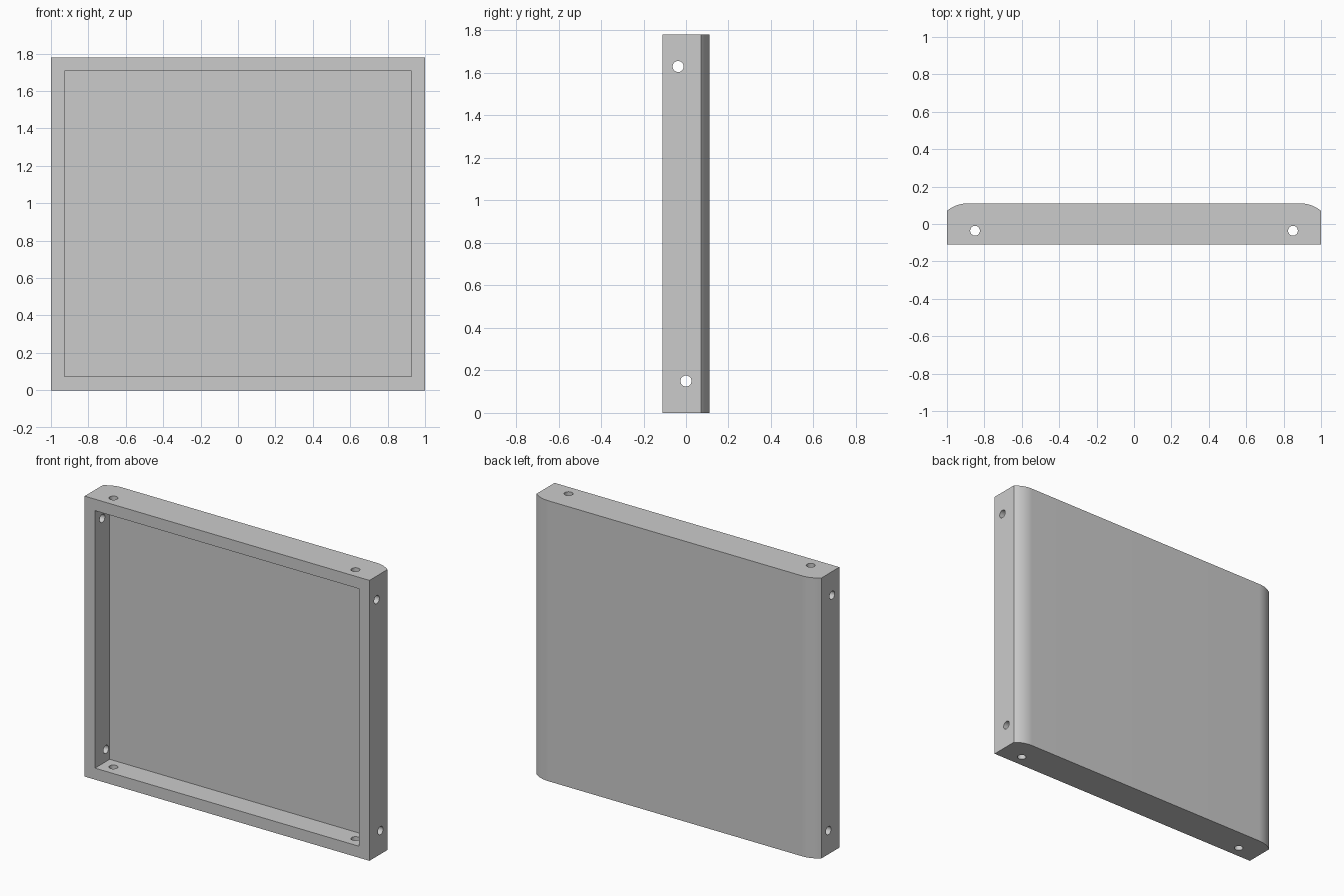
import bpy
import bmesh
from math import asin, cos, sin, pi, radians
from mathutils import Matrix, Vector

if "Cube" in bpy.data.objects:
    bpy.data.objects.remove(bpy.data.objects["Cube"], do_unlink=True)

HEIGHT, HALF_DEPTH, WALL = 1.78, 0.11, 0.073
ROUND_W, ROUND_H = 0.11, 0.04
HOLE_RADIUS = 0.026

grey = bpy.data.materials.new("plain grey")
grey.use_nodes = True
colour = (0.6, 0.6, 0.6, 1)
grey.diffuse_color = colour
grey.node_tree.nodes["Principled BSDF"].inputs["Base Color"].default_value = colour


def add_object(name, bm):
    bmesh.ops.recalc_face_normals(bm, faces=bm.faces)
    mesh = bpy.data.meshes.new(name)
    bm.to_mesh(mesh)
    bm.free()
    mesh.materials.append(grey)
    obj = bpy.data.objects.new(name, mesh)
    bpy.context.collection.objects.link(obj)
    return obj


def cut(target, cutter):
    bpy.context.view_layer.objects.active = target
    mod = target.modifiers.new("cut", "BOOLEAN")
    mod.operation, mod.solver, mod.object = "DIFFERENCE", "EXACT", cutter
    bpy.ops.object.modifier_apply(modifier=mod.name)
    bpy.data.objects.remove(cutter, do_unlink=True)


def drill(target, centre, axis):
    bm = bmesh.new()
    turn = Matrix.Rotation(pi / 2, 4, "Y") if axis == "X" else Matrix()
    bmesh.ops.create_cone(bm, cap_ends=True, segments=32, radius1=HOLE_RADIUS,
                          radius2=HOLE_RADIUS, depth=3,
                          matrix=Matrix.Translation(centre) @ turn)
    cut(target, add_object("hole_cutter", bm))


# Solid panel: plan outline with softly rounded rear corners, extruded upward
radius = (ROUND_W ** 2 + ROUND_H ** 2) / (2 * ROUND_H)
sweep = asin(ROUND_W / radius)
steps = 12
arc = [(1 - ROUND_W + radius * sin(sweep * i / steps),
        HALF_DEPTH - radius + radius * cos(sweep * i / steps))
       for i in range(steps, -1, -1)]
outline = [(-1, -HALF_DEPTH), (1, -HALF_DEPTH)] + arc + [(-x, y) for x, y in reversed(arc)]
bm = bmesh.new()
base = bm.faces.new([bm.verts.new((x, y, 0)) for x, y in outline])
top = bmesh.ops.extrude_face_region(bm, geom=[base])["geom"]
bmesh.ops.translate(bm, vec=(0, 0, HEIGHT),
                    verts=[v for v in top if isinstance(v, bmesh.types.BMVert)])
tray = add_object("open_tray_panel", bm)

# Recess open to the front
front, back = -HALF_DEPTH - 0.1, HALF_DEPTH - WALL
size = Vector((2 - 2 * WALL, back - front, HEIGHT - 2 * WALL))
bm = bmesh.new()
bmesh.ops.create_cube(bm, size=1, matrix=Matrix.Translation(
    (0, (front + back) / 2, HEIGHT / 2)) @ Matrix.Diagonal(size).to_4x4())
cut(tray, add_object("recess_cutter", bm))

# Fixing holes through the side walls, then through the top and bottom walls
for y, z in ((-0.037, HEIGHT - 0.15), (0, 0.15)):
    drill(tray, (0, y, z), "X")
for x in (-0.85, 0.85):
    drill(tray, (x, -0.036, HEIGHT / 2), "Z")

# Smooth rounded corners and hole walls, crisp edges elsewhere
bpy.ops.object.select_all(action="DESELECT")
tray.select_set(True)
bpy.context.view_layer.objects.active = tray
bpy.ops.object.shade_smooth_by_angle(angle=radians(25))
